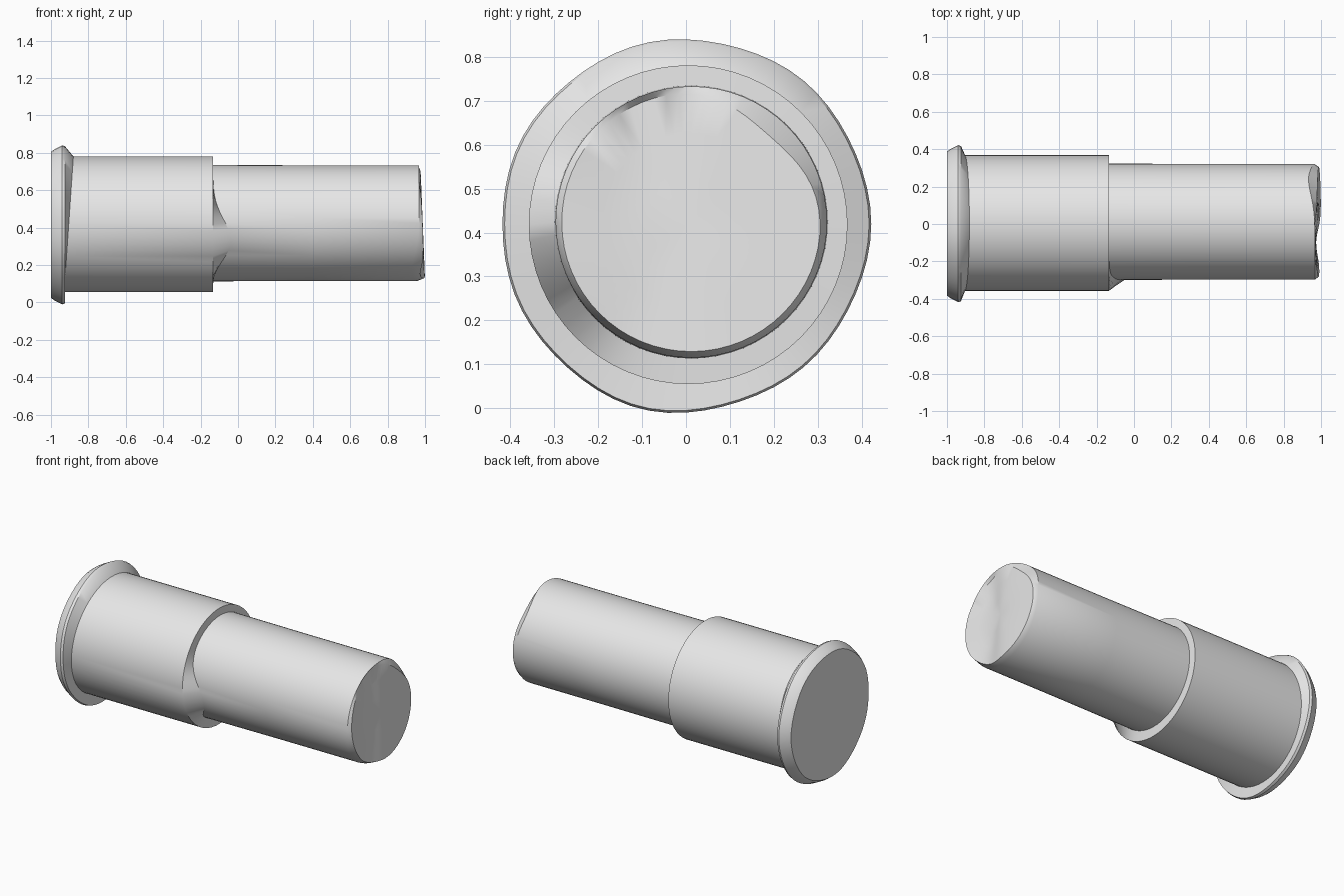
import bpy, bmesh, math

if "Cube" in bpy.data.objects:
    bpy.data.objects.remove(bpy.data.objects["Cube"])

N = 64  # sides around the x axis


def bump(a, centre, width):
    """Smooth 0..1 weight around one angle (0 = +y, pi/2 = up)."""
    d = (a - centre + math.pi) % (2 * math.pi) - math.pi
    return math.exp(-(d / width) ** 2)


def ring(bm, x, r, cy, cz):
    """Loop of vertices; x and r may depend on the angle."""
    verts = []
    for i in range(N):
        a = 2 * math.pi * i / N
        rr = r(a) if callable(r) else r
        y, z = cy + rr * math.cos(a), cz + rr * math.sin(a)
        xx = x(a, y, z) if callable(x) else x
        verts.append(bm.verts.new((xx, y, z)))
    return verts


def lip(a):  # slightly uneven flange edge
    return 0.42 + 0.012 * max(0, math.cos(a + 1.81)) ** 6 + 0.002 * math.cos(7 * a)


def flange_foot(a, y, z):  # flange runs out further along the top
    return -0.905 + 0.025 * math.sin(a)


def step_foot(a, y, z):  # worn shoulder at the front
    return -0.133 + 0.095 * bump(a, math.pi + 0.3, 0.5)


def rim(a, y, z):  # chipped end rim
    return 0.968 - 0.04 * bump(a, -2.2, 0.5) - 0.035 * bump(a, 0.75, 0.5)


def cap(a, y, z):  # end face with a shallow upright valley
    x = 0.988 - 0.025 * math.exp(-((y + 0.1) / 0.1) ** 2) + 0.04 * (0.42 - z)
    return min(1.0, x)


def cap_edge(a):
    return 0.295 - 0.03 * bump(a, 0.85, 0.5)


bm = bmesh.new()
loops = [
    # flange
    ring(bm, -1.0, lambda a: lip(a) - 0.035, 0, 0.42),
    ring(bm, -0.98, lambda a: lip(a) - 0.02, 0, 0.42),
    ring(bm, -0.94, lip, 0, 0.42),
    ring(bm, -0.925, lambda a: lip(a) - 0.005, 0, 0.42),
    ring(bm, flange_foot, 0.363, 0.005, 0.418),
    # thick barrel
    ring(bm, -0.135, 0.363, 0.005, 0.418),
    # thin barrel
    ring(bm, step_foot, 0.311, 0.012, 0.424),
    ring(bm, 0.4, 0.309, 0.012, 0.424),
    ring(bm, rim, 0.309, 0.012, 0.424),
    # end face
    ring(bm, cap, cap_edge, 0.012, 0.424),
    ring(bm, cap, 0.2, 0.012, 0.424),
    ring(bm, cap, 0.1, 0.012, 0.424),
]
for lo, hi in zip(loops, loops[1:]):
    for i in range(N):
        j = (i + 1) % N
        bm.faces.new((lo[i], lo[j], hi[j], hi[i]))
bm.faces.new(loops[0])
tip = bm.verts.new((cap(0, 0.012, 0.424), 0.012, 0.424))
for i in range(N):
    bm.faces.new((loops[-1][i], loops[-1][(i + 1) % N], tip))
bmesh.ops.recalc_face_normals(bm, faces=bm.faces)

mesh = bpy.data.meshes.new("stepped_plug")
bm.to_mesh(mesh)
bm.free()
plug = bpy.data.objects.new("stepped_plug", mesh)
bpy.context.collection.objects.link(plug)

grey = bpy.data.materials.new("light_grey")
grey.diffuse_color = (0.8, 0.8, 0.8, 1)
grey.use_nodes = True
grey.node_tree.nodes["Principled BSDF"].inputs["Base Color"].default_value = grey.diffuse_color
mesh.materials.append(grey)

bpy.context.view_layer.objects.active = plug
plug.select_set(True)
bpy.ops.object.shade_smooth_by_angle(angle=math.radians(35))
